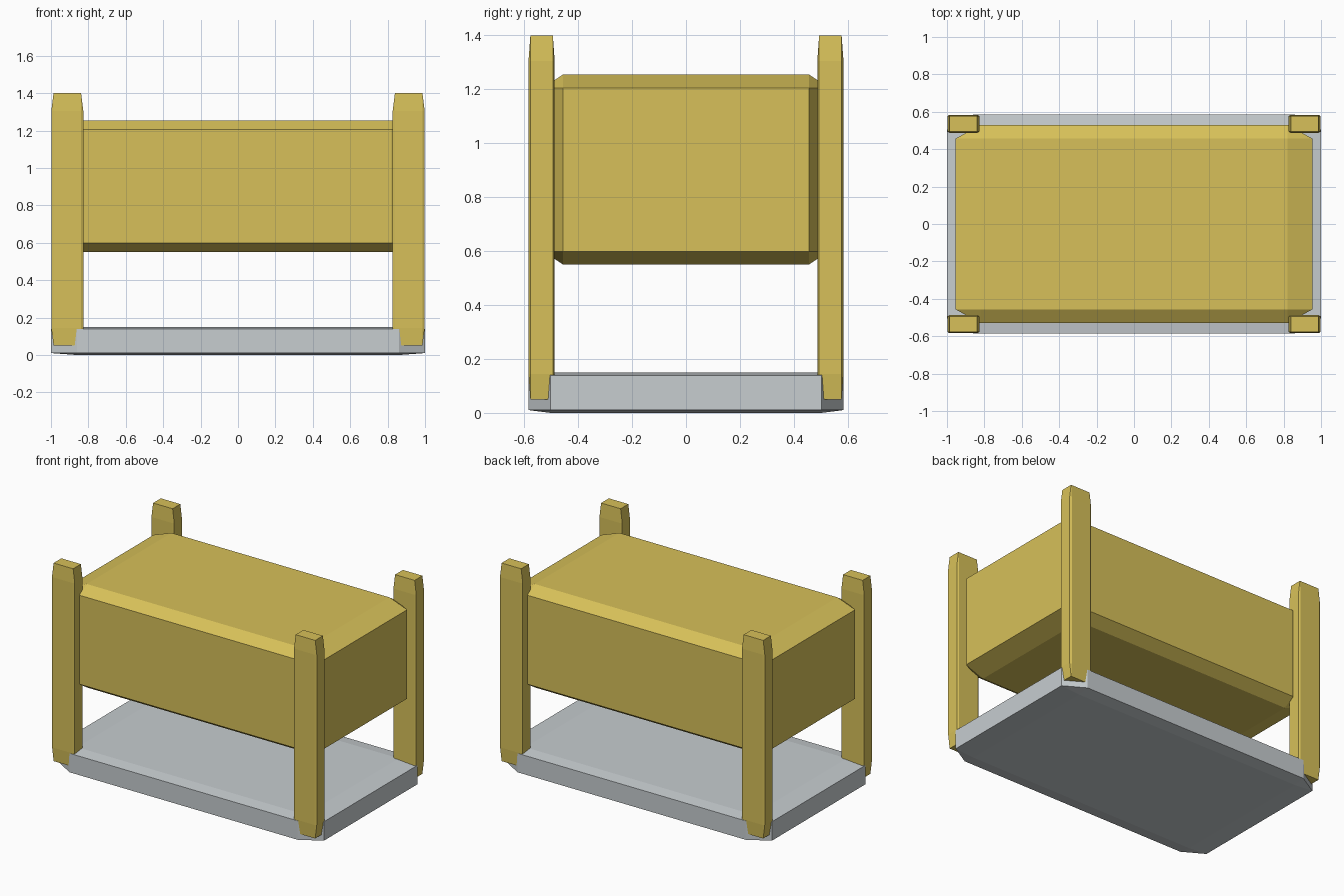
import bpy
import bmesh
from mathutils import Vector

cube = bpy.data.objects.get("Cube")
if cube:
    bpy.data.objects.remove(cube, do_unlink=True)


def make_material(name, colour):
    mat = bpy.data.materials.new(name)
    mat.use_nodes = True
    mat.diffuse_color = (*colour, 1)
    mat.node_tree.nodes["Principled BSDF"].inputs["Base Color"].default_value = (*colour, 1)
    return mat


def chamfered_box(name, low, high, mat, chamfer=0.07):
    """Unit cube, chamfered and then stretched, so the chamfer follows the proportions."""
    low, high = Vector(low), Vector(high)
    bm = bmesh.new()
    bmesh.ops.create_cube(bm, size=1)
    bmesh.ops.bevel(bm, geom=bm.edges[:], offset=chamfer, offset_type='OFFSET',
                    segments=1, affect='EDGES', profile=0.5)
    bmesh.ops.scale(bm, vec=high - low, verts=bm.verts)
    bmesh.ops.translate(bm, vec=(low + high) / 2, verts=bm.verts)
    bmesh.ops.recalc_face_normals(bm, faces=bm.faces)
    mesh = bpy.data.meshes.new(name)
    bm.to_mesh(mesh)
    bm.free()
    mesh.materials.append(mat)
    obj = bpy.data.objects.new(name, mesh)
    bpy.context.collection.objects.link(obj)
    return obj


gold = make_material("golden yellow", (0.68, 0.53, 0.10))
grey = make_material("light grey", (0.57, 0.61, 0.63))

# Base slab and raised box
chamfered_box("base_slab", (-1, -0.585, 0), (1, 0.585, 0.15), grey)
chamfered_box("raised_box", (-0.955, -0.53, 0.55), (0.955, 0.53, 1.255), gold)

# Four corner posts
for sx, side in ((1, "left"), (-1, "right")):
    for sy, end in ((-1, "front"), (1, "back")):
        xs = sorted((sx * 0.827, sx * 0.998))
        ys = sorted((sy * 0.487, sy * 0.584))
        chamfered_box(f"{end}_{side}_post", (xs[0], ys[0], 0.05), (xs[1], ys[1], 1.4), gold)
